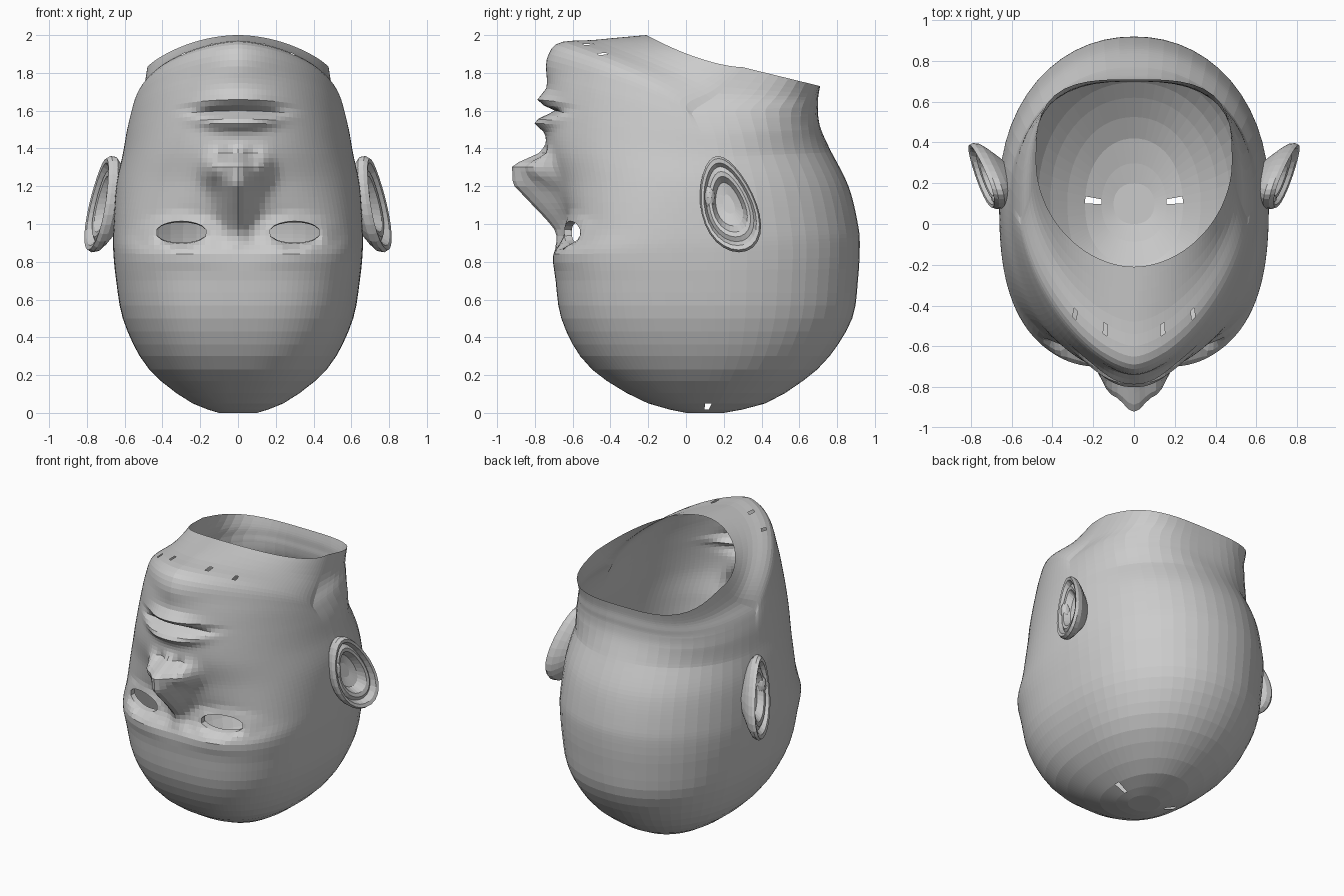
import bpy, bmesh
from math import sin, cos, pi, exp, sqrt
from mathutils import Vector

if "Cube" in bpy.data.objects:
    bpy.data.objects.remove(bpy.data.objects["Cube"])

# Skull, jaw and neck rings (upside-down head, crown at z = 0):
# front y, front z, side y, side x, side z, back y, back z, front squareness, z bend
RINGS = [
    (0.00, 0.00, 0.10, 0.10, 0.00, 0.20, 0.00, 2.2, 1),
    (-0.20, 0.05, 0.10, 0.24, 0.05, 0.42, 0.05, 2.3, 1),
    (-0.42, 0.17, 0.12, 0.41, 0.17, 0.62, 0.17, 2.4, 1),
    (-0.56, 0.30, 0.15, 0.52, 0.30, 0.76, 0.30, 2.6, 1),
    (-0.66, 0.50, 0.15, 0.61, 0.50, 0.88, 0.50, 2.7, 1),
    (-0.69, 0.70, 0.15, 0.645, 0.70, 0.91, 0.70, 2.8, 1),
    (-0.70, 0.84, 0.15, 0.66, 0.85, 0.92, 0.88, 2.9, 1),
    (-0.635, 0.97, 0.14, 0.66, 0.98, 0.91, 1.00, 2.9, 1),
    (-0.67, 1.20, 0.12, 0.645, 1.20, 0.86, 1.20, 2.4, 1),
    (-0.735, 1.40, 0.10, 0.61, 1.37, 0.76, 1.40, 2.1, 1),
    (-0.745, 1.60, 0.08, 0.59, 1.48, 0.715, 1.50, 1.9, .85),
    (-0.725, 1.80, 0.05, 0.57, 1.55, 0.70, 1.57, 1.75, .75),
    (-0.69, 1.95, 0.04, 0.55, 1.60, 0.70, 1.62, 1.58, .7),
    (-0.48, 1.975, 0.17, 0.505, 1.69, 0.70, 1.67, 1.65, .9),
    (-0.21, 2.00, 0.30, 0.48, 1.83, 0.71, 1.73, 1.9, 1.6),
]
STEPS = [2, 2, 2, 3, 3, 3, 5, 8, 8, 9, 7, 5, 4, 4]
NOSE = [(.86, 0), (.97, .065), (1.1, .165), (1.21, .245), (1.31, .215), (1.38, .04), (1.43, 0)]
EYE = (.30, .955, .135, .06)   # centre x, centre z, half width, half height
FRONT, BACK = 72, 28


def catmull(a, b, c, d, t):
    return [.5 * (2 * q + (r - p) * t + (2 * p - 5 * q + 4 * r - s) * t * t
                  + (3 * q - p - 3 * r + s) * t ** 3) for p, q, r, s in zip(a, b, c, d)]


def lerp_table(table, v):
    for (a, fa), (b, fb) in zip(table, table[1:]):
        if a <= v <= b:
            return fa + (fb - fa) * (v - a) / (b - a)
    return 0


def bump(u, v, su, sv, power=2):
    return exp(-abs(u / su) ** power - (v / sv) ** 2)


def eye_radius(x, z):
    return sqrt(((abs(x) - EYE[0]) / EYE[2]) ** 2 + ((z - EYE[1]) / EYE[3]) ** 2)


# Forward relief of the face at (x, z)
def relief(x, z):
    ax = abs(x)
    w = .065 + .045 * min(max((z - .95) / .3, 0), 1)
    h = lerp_table(NOSE, z) * exp(-(ax / w) ** 2)
    h += .075 * bump(ax - .13, z - 1.29, .05, .07)              # nose wings
    h -= .035 * bump(ax - .065, z - 1.37, .04, .03)             # nostrils
    h += .055 * bump(x, z - 1.535 - .3 * x * x, .2, .035, 3)    # upper lip
    h += .045 * bump(x, z - 1.66 + .5 * x * x, .18, .035, 3)    # lower lip
    h -= .055 * bump(x, z - 1.60, .25, .022, 4)                 # mouth line
    h += .02 * bump(x, z - 1.84, .18, .07)                      # chin
    h += .015 * bump(ax - .28, z - .83, .18, .04)               # brow
    h -= .02 * bump(ax - .22, z - .97, .17, .09)                # eye socket
    e = eye_radius(x, z)
    return h + .02 * exp(-((e - 1.2) / .4) ** 2)                # eyelids


def skin(bm, rows):
    n = len(rows[0])
    for r, s in zip(rows, rows[1:]):
        for i in range(n):
            j = (i + 1) % n
            bm.faces.new((r[i], r[j], s[j], s[i]))


def finish(bm, name):
    bmesh.ops.recalc_face_normals(bm, faces=bm.faces)
    me = bpy.data.meshes.new(name)
    bm.to_mesh(me)
    bm.free()
    ob = bpy.data.objects.new(name, me)
    bpy.context.collection.objects.link(ob)
    return ob


# Head shell, open at the neck
levels = []
for k, steps in enumerate(STEPS):
    a, b, c, d = (RINGS[min(max(k + o, 0), len(RINGS) - 1)] for o in (-1, 0, 1, 2))
    levels += [catmull(a, b, c, d, i / steps) for i in range(steps)]
levels.append(list(RINGS[-1]))
angles = [-pi + pi * i / FRONT for i in range(FRONT)] + [pi * i / BACK for i in range(BACK)]

bm = bmesh.new()
rows = []
for k, (yf, zf, ys, xs, zs, yb, zb, nf, p) in enumerate(levels):
    neck = max(0, (k - len(levels) + 31) / 30)
    row = []
    for a in angles:
        c, s = cos(a), sin(a)
        front = s < -1e-6
        n = nf if front else 2.1 + 1.2 * neck
        r = (abs(c) ** n + abs(s) ** n) ** (-1 / n)
        f = r * abs(s)
        x = xs * r * c
        if front:
            y, z = ys + (yf - ys) * f, zs + (zf - zs) * f ** p
            if y < -.3 and .7 < z < 1.93 and k < len(levels) - 8:
                y -= relief(x, z)
        else:
            y, z = ys + (yb - ys) * f, zs + (zb - zs) * f
        row.append(bm.verts.new((x, y, z)))
    rows.append(row)
skin(bm, rows)
bm.faces.new(rows[0])

# Eye openings, with lids turned inward
holes = [f for f in bm.faces if f.calc_center_median().y < -.3
         and eye_radius(f.calc_center_median().x, f.calc_center_median().z) < .95]
bmesh.ops.delete(bm, geom=holes, context='FACES')
rim = [e for e in bm.edges if e.is_boundary
       and all(v.co.y < -.3 and v.co.z < 1.2 for v in e.verts)]
rim_verts = {v for e in rim for v in e.verts}
for v in rim_verts:
    e = eye_radius(v.co.x, v.co.z)
    side = EYE[0] if v.co.x > 0 else -EYE[0]
    v.co.x = side + (v.co.x - side) / e
    v.co.z = EYE[1] + (v.co.z - EYE[1]) / e
    v.co.y = -.66 + .53 * v.co.x ** 2
near = [v for v in bm.verts if v not in rim_verts and v.co.y < -.3
        and eye_radius(v.co.x, v.co.z) < 1.6]
for _ in range(2):
    bmesh.ops.smooth_vert(bm, verts=near, factor=.5,
                          use_axis_x=True, use_axis_y=True, use_axis_z=True)
lids = bmesh.ops.extrude_edge_only(bm, edges=rim)['geom']
for v in lids:
    if isinstance(v, bmesh.types.BMVert):
        v.co.y += .04
        v.co.z = EYE[1] + (v.co.z - EYE[1]) * .9

# Small gaps in the crown and under the chin
gaps = set()
for px, py, pz in ((.22, .11, .05), (.14, -.51, 1.97), (.30, -.45, 1.92)):
    for s in (1, -1):
        at = Vector((s * px, py, pz))
        gaps.add(min(bm.faces, key=lambda f: (f.calc_center_median() - at).length))
bmesh.ops.delete(bm, geom=list(gaps), context='FACES')
finish(bm, "head")

# Ears: rings of (scale, outward offset) from the root over the rim to the hollow
EAR = [(.55, -.10), (.85, -.05), (.98, -.02), (1.0, .01), (.95, .03), (.86, .025),
       (.78, -.005), (.68, .01), (.58, .005), (.45, -.04), (.2, -.055)]
for side, name in ((1, "right_ear"), (-1, "left_ear")):
    bm = bmesh.new()
    rows = []
    for scale, out in EAR:
        row = []
        for i in range(28):
            a = 2 * pi * i / 28
            dz = .255 * scale * sin(a)
            dy = .15 * scale * cos(a) * (1 - .22 * sin(a)) - .22 * dz
            row.append(bm.verts.new((side * (.715 + .3 * dy - .13 * dz + out), .225 + dy, 1.105 + dz)))
        rows.append(row)
    skin(bm, rows)
    bm.faces.new(rows[-1])
    # Small flap in front of the ear canal
    flap = bmesh.ops.create_icosphere(bm, subdivisions=2, radius=.05)['verts']
    for v in flap:
        v.co = (side * (.665 + v.co.x * .7), .125 + v.co.y * .6, 1.14 + v.co.z * 1.3)
    finish(bm, name)
